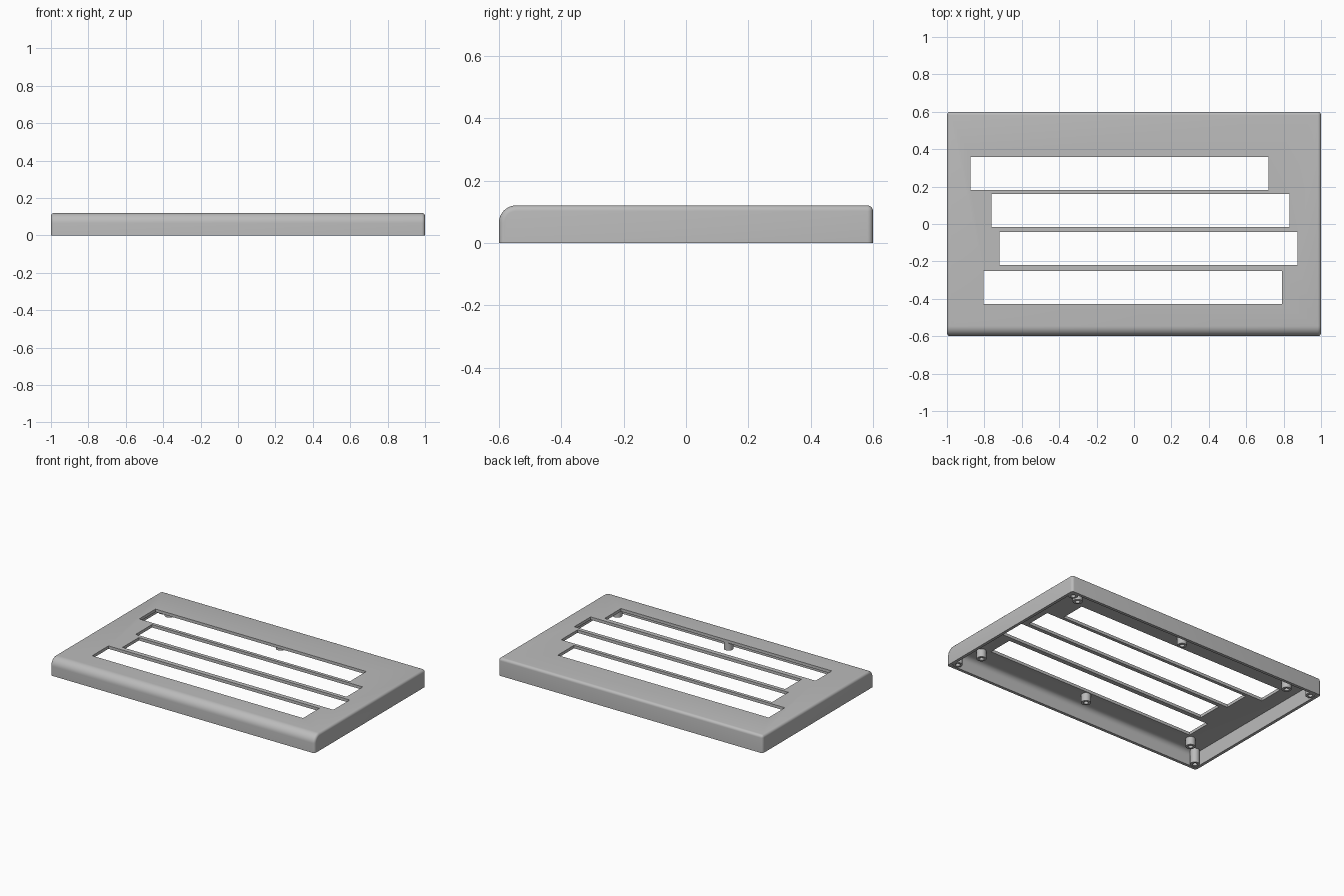
import bpy, bmesh, math

if "Cube" in bpy.data.objects:
    bpy.data.objects.remove(bpy.data.objects["Cube"], do_unlink=True)

WIDTH, DEPTH, HEIGHT, WALL = 2.0, 1.2, 0.12, 0.02

grey = bpy.data.materials.new("plain grey")
grey.use_nodes = True
colour = (0.5, 0.5, 0.5, 1)
grey.diffuse_color = colour
grey.node_tree.nodes["Principled BSDF"].inputs["Base Color"].default_value = colour


def make_object(name, bm):
    bmesh.ops.recalc_face_normals(bm, faces=bm.faces)
    mesh = bpy.data.meshes.new(name)
    bm.to_mesh(mesh)
    bm.free()
    mesh.materials.append(grey)
    obj = bpy.data.objects.new(name, mesh)
    bpy.context.collection.objects.link(obj)
    return obj


def add_box(bm, x0, x1, y0, y1, z0, z1):
    verts = bmesh.ops.create_cube(bm, size=1)["verts"]
    for v in verts:
        v.co.x = x1 if v.co.x > 0 else x0
        v.co.y = y1 if v.co.y > 0 else y0
        v.co.z = z1 if v.co.z > 0 else z0


def rounded_block(name, inset, bottom, front_radius, edge_radius):
    """Block with a wide round along the front top edge and small rounds elsewhere."""
    x, y, top = WIDTH / 2 - inset, DEPTH / 2 - inset, HEIGHT - inset
    bm = bmesh.new()
    add_box(bm, -x, x, -y, y, bottom, top)
    front = [e for e in bm.edges
             if all(v.co.y < 0 and v.co.z > top - 0.001 for v in e.verts)]
    bmesh.ops.bevel(bm, geom=front, offset=front_radius, segments=10,
                    profile=0.5, affect="EDGES")
    if edge_radius:
        sharp = [e for e in bm.edges
                 if e.calc_face_angle(0) > math.radians(40)
                 and any(v.co.z > bottom + 0.001 for v in e.verts)]
        bmesh.ops.bevel(bm, geom=sharp, offset=edge_radius, segments=5,
                        profile=0.5, affect="EDGES")
    return make_object(name, bm)


def cut(obj, cutter):
    cutter.hide_render = True
    mod = obj.modifiers.new("cut", "BOOLEAN")
    mod.operation, mod.solver, mod.object = "DIFFERENCE", "EXACT", cutter
    graph = bpy.context.evaluated_depsgraph_get()
    mesh = bpy.data.meshes.new_from_object(obj.evaluated_get(graph))
    obj.modifiers.clear()
    obj.data = mesh
    bpy.data.objects.remove(cutter, do_unlink=True)


def smooth(obj):
    bpy.ops.object.select_all(action="DESELECT")
    obj.select_set(True)
    bpy.context.view_layer.objects.active = obj
    bpy.ops.object.shade_smooth_by_angle(angle=math.radians(30))


# Hollow cover, open at the bottom
cover = rounded_block("cover", 0, 0, 0.055, 0.018)
cut(cover, rounded_block("cavity_cutter", WALL, -0.1, 0.035, 0))

# Four staggered slots through the top
SLOT_LENGTH, SLOT_DEPTH = 1.595, 0.176
bm = bmesh.new()
for x, y in ((-0.875, 0.182), (-0.763, -0.016), (-0.72, -0.219), (-0.804, -0.427)):
    add_box(bm, x, x + SLOT_LENGTH, y, y + SLOT_DEPTH, 0.05, 0.2)
cut(cover, make_object("slot_cutter", bm))
smooth(cover)


def boss(name, x, y, bottom):
    """Round post under the top, with a blind screw hole in its lower end."""
    top, outer, hole = HEIGHT - WALL + 0.004, 0.03, 0.015
    profile = [(0, top), (outer, top), (outer, bottom), (hole, bottom),
               (hole, top - 0.02), (0, top - 0.02)]
    bm = bmesh.new()
    verts = [bm.verts.new((r, 0, z)) for r, z in profile]
    edges = [bm.edges.new(pair) for pair in zip(verts, verts[1:])]
    bmesh.ops.spin(bm, geom=verts + edges, cent=(0, 0, 0), axis=(0, 0, 1),
                   angle=math.tau, steps=24)
    bmesh.ops.remove_doubles(bm, verts=bm.verts, dist=0.0005)
    obj = make_object(name, bm)
    obj.location = (x, y, 0)
    smooth(obj)


# Full-height corner posts and shorter inner posts along front and back
for row, sy in (("front", -1), ("back", 1)):
    for side, sx in (("right", -1), ("middle", 0), ("left", 1)):
        boss(f"{row}_{side}_inner_post", sx * 0.84, sy * 0.46, 0.045)
        if sx:
            boss(f"{row}_{side}_corner_post", sx * 0.953, sy * 0.553, 0.002)
